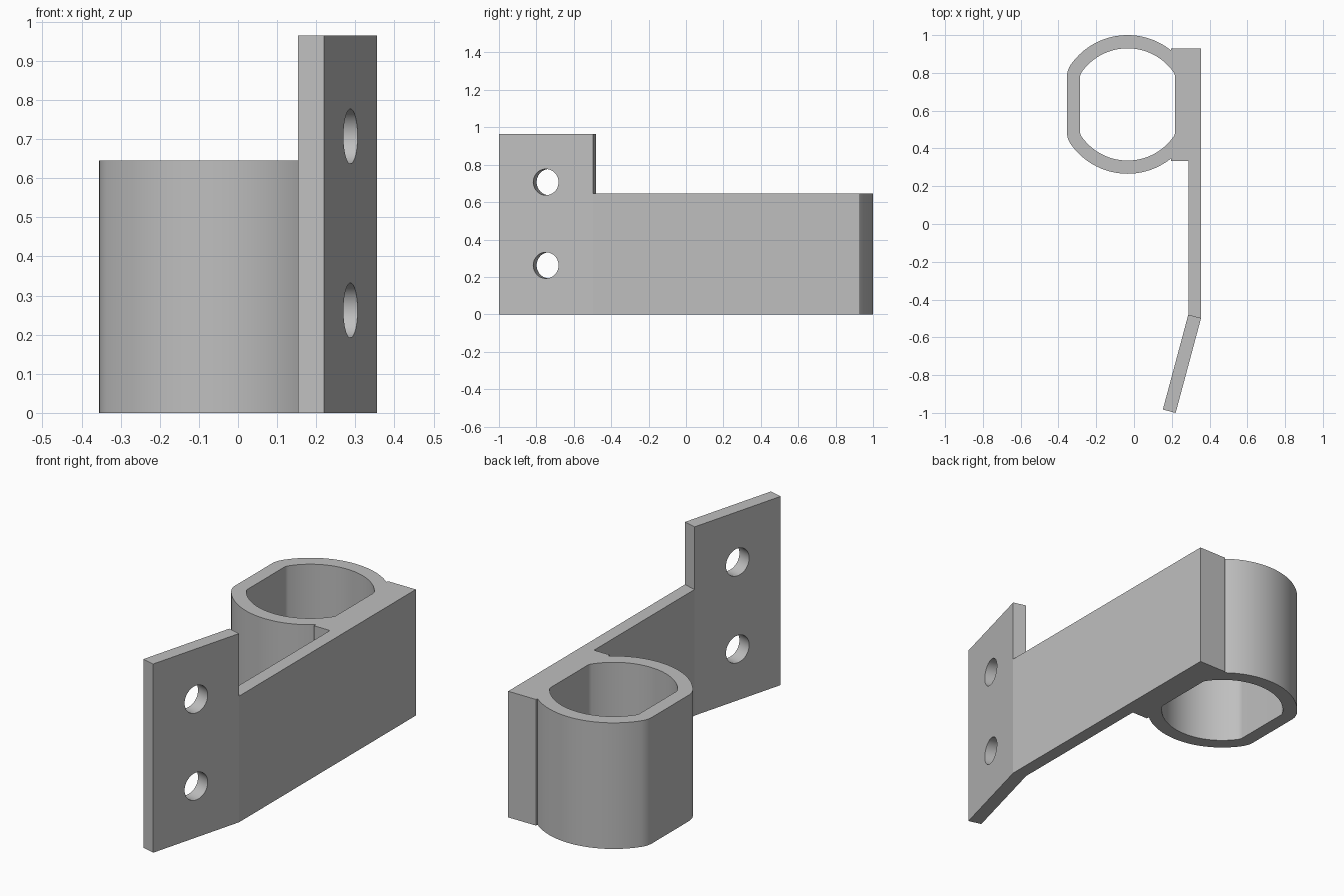
import bpy
import bmesh
from math import sin, cos, pi, radians, atan2, sqrt
from mathutils import Vector

if "Cube" in bpy.data.objects:
    bpy.data.objects.remove(bpy.data.objects["Cube"])

HEIGHT, PLATE_HEIGHT = 0.645, 0.965
WALL = 0.07
RING = Vector((-0.034, 0.633))
BEND = radians(15)

grey = bpy.data.materials.new("plain grey")
grey.use_nodes = True
colour = (0.52, 0.52, 0.52, 1)
grey.diffuse_color = colour
grey.node_tree.nodes["Principled BSDF"].inputs["Base Color"].default_value = colour


def make_object(name, bm):
    bmesh.ops.recalc_face_normals(bm, faces=bm.faces[:])
    mesh = bpy.data.meshes.new(name)
    bm.to_mesh(mesh)
    bm.free()
    mesh.materials.append(grey)
    obj = bpy.data.objects.new(name, mesh)
    bpy.context.collection.objects.link(obj)
    return obj


def extrude_up(bm, faces, amount):
    result = bmesh.ops.extrude_face_region(bm, geom=faces)["geom"]
    verts = [g for g in result if isinstance(g, bmesh.types.BMVert)]
    bmesh.ops.translate(bm, verts=verts, vec=(0, 0, amount))
    return [g for g in result if isinstance(g, bmesh.types.BMFace)]


def prism(name, points, bottom, top):
    bm = bmesh.new()
    base = bm.faces.new([bm.verts.new((p[0], p[1], bottom)) for p in points])
    extrude_up(bm, [base], top - bottom)
    bm.faces.ensure_lookup_table()
    bm.normal_update()
    # close the bottom if the extrusion consumed the base face
    edges = [e for e in bm.edges if e.is_boundary]
    if edges:
        bmesh.ops.holes_fill(bm, edges=edges, sides=0)
    return make_object(name, bm)


def arc(cx, cy, r, start, end, steps):
    return [(cx + r * cos(start + (end - start) * i / steps),
             cy + r * sin(start + (end - start) * i / steps)) for i in range(steps + 1)]


def flattened_circle(offset):
    """Circle with two flat sides and rounded corners, grown by offset."""
    radius, half_width, fillet = 0.297, 0.251, 0.04
    fx = half_width - fillet
    fy = sqrt((radius - fillet) ** 2 - fx ** 2)
    a = atan2(fy, fx)
    corner = arc(fx, fy, fillet + offset, 0, a, 8)
    crown = arc(0, 0, radius + offset, a, pi - a, 40)[1:-1]
    half = corner + crown + [(-x, y) for x, y in reversed(corner)]
    loop = half + [(-x, -y) for x, y in half]
    return [(RING.x + x, RING.y + y) for x, y in loop]


def combine(target, tool, operation):
    mod = target.modifiers.new(operation.lower(), "BOOLEAN")
    mod.operation, mod.solver, mod.object = operation, "EXACT", tool
    bpy.context.view_layer.objects.active = target
    bpy.ops.object.modifier_apply(modifier=mod.name)
    bpy.data.objects.remove(tool)


# Arm with its thick end, and the angled mounting plate
along = Vector((-sin(BEND), -cos(BEND)))
across = Vector((-cos(BEND), sin(BEND))) * WALL
outer_bend = Vector((0.355, -0.498))
inner_bend = outer_bend + across
tip = outer_bend + along * 0.52

bm = bmesh.new()


def vert(p):
    return bm.verts.new((p[0], p[1], 0))


v_outer, v_inner = vert(outer_bend), vert(inner_bend)
arm_outline = [(inner_bend.x, 0.333), (0.197, 0.333), (0.197, 0.93), (0.355, 0.93)]
arm = bm.faces.new([v_outer, v_inner] + [vert(p) for p in arm_outline])
plate = bm.faces.new([v_inner, v_outer, vert(tip), vert(tip + across)])
tops = extrude_up(bm, [arm, plate], HEIGHT)
plate_top = min(tops, key=lambda f: f.calc_center_median().y)
extrude_up(bm, [plate_top], PLATE_HEIGHT - HEIGHT)
# remove any face left inside, then close the underside
bm.normal_update()
inside = [f for f in bm.faces if abs(f.normal.z) > 0.9
          and abs(f.calc_center_median().z - HEIGHT) < 0.001
          and f.calc_center_median().y < -0.5]
if inside:
    bmesh.ops.delete(bm, geom=inside, context="FACES_ONLY")
edges = [e for e in bm.edges if e.is_boundary]
if edges:
    bmesh.ops.holes_fill(bm, edges=edges, sides=0)
bmesh.ops.dissolve_limit(bm, angle_limit=radians(1), verts=bm.verts[:], edges=bm.edges[:])
bracket = make_object("bracket", bm)

# Flat-sided ring joined to the arm, with its opening cut through
combine(bracket, prism("ring_body", flattened_circle(WALL), 0, HEIGHT), "UNION")
combine(bracket, prism("ring_opening", flattened_circle(0), -0.1, HEIGHT + 0.1), "DIFFERENCE")

# Two screw holes square to the plate
middle = outer_bend + along * 0.26 + across / 2
for z in (0.262, 0.707):
    bpy.ops.mesh.primitive_cylinder_add(vertices=48, radius=0.07, depth=0.3,
                                        location=(middle.x, middle.y, z),
                                        rotation=(0, pi / 2, -BEND))
    hole = bpy.context.object
    hole.name = "screw_hole"
    hole.data.materials.append(grey)
    combine(bracket, hole, "DIFFERENCE")

bpy.ops.object.select_all(action="DESELECT")
bracket.select_set(True)
bpy.context.view_layer.objects.active = bracket
bpy.ops.object.shade_smooth_by_angle(angle=radians(14))
